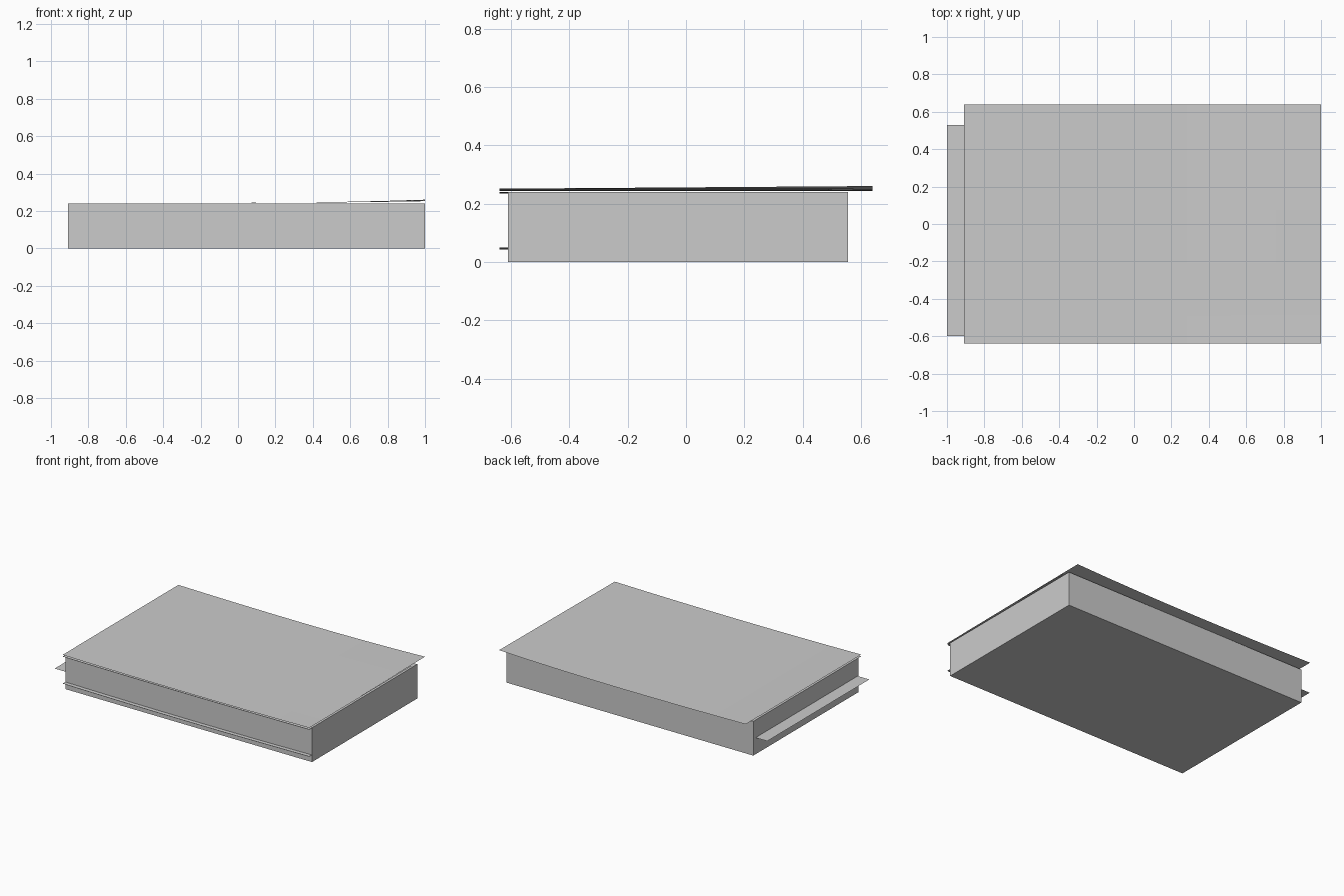
import bpy, bmesh

if "Cube" in bpy.data.objects:
    bpy.data.objects.remove(bpy.data.objects["Cube"])


def make_object(name, bm):
    mesh = bpy.data.meshes.new(name)
    bm.to_mesh(mesh)
    bm.free()
    obj = bpy.data.objects.new(name, mesh)
    bpy.context.collection.objects.link(obj)
    return obj


def block(name, x0, x1, y0, y1, z0, z1):
    bm = bmesh.new()
    bmesh.ops.create_cube(bm, size=1)
    for v in bm.verts:
        v.co.x = x0 + (v.co.x + 0.5) * (x1 - x0)
        v.co.y = y0 + (v.co.y + 0.5) * (y1 - y0)
        v.co.z = z0 + (v.co.z + 0.5) * (z1 - z0)
    return make_object(name, bm)


def sheet(name, x0, y0, z, curl, twist=0.0, length=1.91, width=1.13, nx=8, ny=4):
    """Thin page whose short ends curl up, more strongly toward +x/+y with twist."""
    bm = bmesh.new()
    rows = []
    for j in range(ny + 1):
        v = j / ny
        row = []
        for i in range(nx + 1):
            u = 2 * i / nx - 1
            h = z + curl * u * u + twist * v * max(u, 0) ** 2
            row.append(bm.verts.new((x0 + length * i / nx, y0 + width * v, h)))
        rows.append(row)
    for a, b in zip(rows, rows[1:]):
        for i in range(nx):
            bm.faces.new((a[i], a[i + 1], b[i + 1], b[i]))
    return make_object(name, bm)


# Main body of the paper stack
block("paper_stack", -0.91, 1.0, -0.61, 0.555, 0.0, 0.24)

# Loose pages sticking out of the stack
sheet("lower_front_page", -0.91, -0.64, 0.043, 0.007)
sheet("left_page", -1.0, -0.60, 0.116, 0.0)
sheet("upper_front_page", -0.91, -0.64, 0.234, 0.005)

# Slightly curled pages lying on top
sheet("top_front_page", -0.91, -0.64, 0.2425, 0.0085)
sheet("top_back_page", -0.91, -0.49, 0.2435, 0.0085, twist=0.008)
